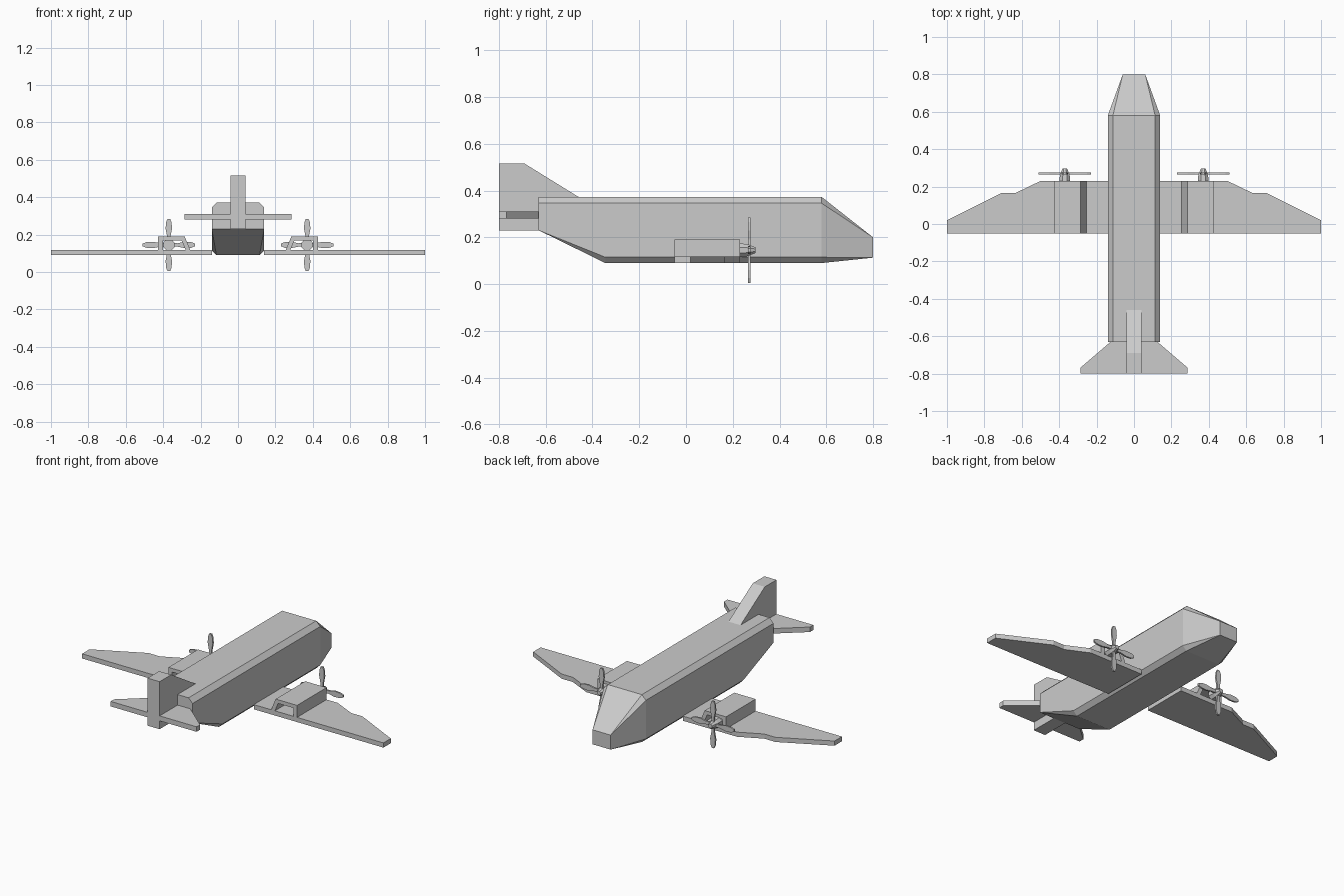
import bpy, bmesh
from math import cos, sin, pi
from mathutils import Matrix, Vector

cube = bpy.data.objects.get("Cube")
if cube:
    bpy.data.objects.remove(cube, do_unlink=True)

grey = bpy.data.materials.new("plain_grey")
grey.use_nodes = True
colour = (0.6, 0.6, 0.6, 1)
grey.diffuse_color = colour
grey.node_tree.nodes["Principled BSDF"].inputs["Base Color"].default_value = colour


def finish(name, bm):
    bmesh.ops.remove_doubles(bm, verts=bm.verts, dist=1e-5)
    bmesh.ops.recalc_face_normals(bm, faces=bm.faces)
    mesh = bpy.data.meshes.new(name)
    bm.to_mesh(mesh)
    bm.free()
    mesh.materials.append(grey)
    obj = bpy.data.objects.new(name, mesh)
    bpy.context.collection.objects.link(obj)
    return obj


def loft(bm, rings):
    """Skin a list of equal-length rings and cap both ends."""
    loops = [[bm.verts.new(p) for p in ring] for ring in rings]
    n = len(loops[0])
    for a, b in zip(loops, loops[1:]):
        for i in range(n):
            j = (i + 1) % n
            bm.faces.new((a[i], a[j], b[j], b[i]))
    bm.faces.new(loops[0])
    bm.faces.new(loops[-1])


def prism(name, outline, axis, lo, hi):
    """Extrude a 2D outline along the given axis (0, 1 or 2)."""
    def place(p, d):
        q = list(p)
        q.insert(axis, d)
        return q
    bm = bmesh.new()
    loft(bm, [[place(p, d) for p in outline] for d in (lo, hi)])
    return finish(name, bm)


def both_sides(obj):
    mod = obj.modifiers.new("mirror", "MIRROR")
    mod.use_axis[0] = True
    mod.use_mirror_merge = False


# Fuselage: bevelled box section, upswept tail and tapered nose
def section(y, half, bottom, top, bevel, low_bevel):
    right = [(half - low_bevel, bottom), (half, bottom + low_bevel),
             (half, top - bevel), (half - bevel, top)]
    ring = right + [(-x, z) for x, z in reversed(right)]
    return [(x, y, z) for x, z in ring]


bm = bmesh.new()
loft(bm, [section(-0.63, 0.14, 0.23, 0.373, 0.027, 0),
          section(-0.345, 0.14, 0.09, 0.373, 0.027, 0.025),
          section(0.58, 0.14, 0.09, 0.373, 0.027, 0.025),
          section(0.8, 0.06, 0.113, 0.2, 0, 0)])
finish("fuselage", bm)

# Wings
both_sides(prism("wing", [(0.14, -0.05), (0.14, 0.23), (0.5, 0.23), (0.635, 0.165),
                          (0.71, 0.165), (1, 0.02), (1, -0.05)], 2, 0.09, 0.118))

# Engine housings: open-ended shells with a sloping inner wall
both_sides(prism("engine_housing", [(0.255, 0.118), (0.285, 0.19), (0.427, 0.19),
                                    (0.427, 0.118), (0.402, 0.118), (0.402, 0.168),
                                    (0.301, 0.168), (0.28, 0.118)], 1, -0.05, 0.23))

# Tail surfaces
prism("tail_fin", [(-0.8, 0.23), (-0.8, 0.515), (-0.69, 0.515), (-0.455, 0.37),
                   (-0.6, 0.36), (-0.6, 0.23)], 0, -0.04, 0.04)
both_sides(prism("tailplane", [(0, -0.8), (0.285, -0.8), (0.285, -0.767),
                               (0.125, -0.63), (0, -0.63)], 2, 0.28, 0.31))

# Propeller hubs: tapered spinner
centre = Vector((0.37, 0.27, 0.145))
bm = bmesh.new()
loft(bm, [[(centre.x + r * cos(k * pi / 4 + pi / 8), y, centre.z + r * sin(k * pi / 4 + pi / 8))
           for k in range(8)] for y, r in ((0.225, 0.032), (0.262, 0.028), (0.298, 0.013))])
both_sides(finish("propeller_hub", bm))

# Propeller blades: four paddles around each hub
half_blade = [(0.01, 0.015), (0.009, 0.045), (0.017, 0.085), (0.015, 0.12), (0.007, 0.14)]
paddle = half_blade + [(-x, z) for x, z in reversed(half_blade)]
bm = bmesh.new()
for k in range(4):
    turn = Matrix.Translation(centre) @ Matrix.Rotation(k * pi / 2, 4, "Y")
    loft(bm, [[turn @ Vector((x, y, z)) for x, z in paddle] for y in (-0.005, 0.005)])
both_sides(finish("propeller_blades", bm))
